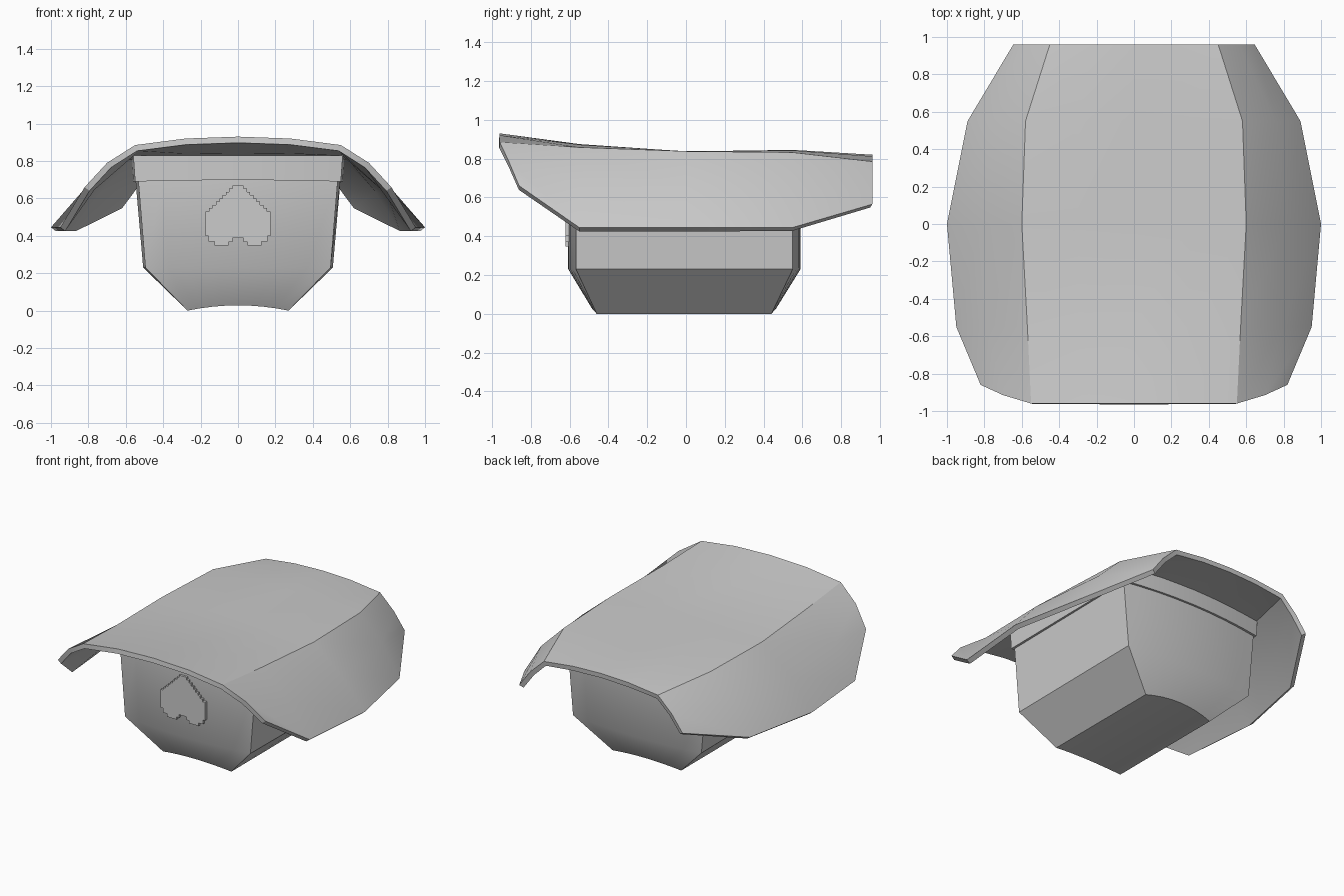
import bpy, bmesh, math

if "Cube" in bpy.data.objects:
    bpy.data.objects.remove(bpy.data.objects["Cube"])


def make_object(name, verts, faces, angle):
    mesh = bpy.data.meshes.new(name)
    mesh.from_pydata(verts, [], faces)
    bm = bmesh.new()
    bm.from_mesh(mesh)
    bmesh.ops.recalc_face_normals(bm, faces=bm.faces)
    bm.to_mesh(mesh)
    bm.free()
    obj = bpy.data.objects.new(name, mesh)
    bpy.context.collection.objects.link(obj)
    bpy.ops.object.select_all(action='DESELECT')
    bpy.context.view_layer.objects.active = obj
    obj.select_set(True)
    bpy.ops.object.shade_smooth_by_angle(angle=math.radians(angle))
    return obj


# Roof: half cross-sections (centre to edge), mirrored and skinned along y
half_sections = [
    [(0, -.96, .93), (.28, -.96, .92), (.55, -.96, .885), (.70, -.915, .79), (.82, -.86, .66)],
    [(0, -.55, .875), (.29, -.55, .872), (.57, -.55, .858), (.79, -.55, .67), (.95, -.55, .445)],
    [(0, 0, .836), (.30, 0, .837), (.60, 0, .838), (.82, 0, .652), (1.0, 0, .445)],
    [(0, .55, .845), (.29, .55, .842), (.58, .55, .832), (.76, .55, .655), (.89, .55, .445)],
    [(0, .96, .82), (.22, .96, .812), (.45, .96, .785), (.56, .96, .68), (.645, .96, .565)],
]
verts = []
for half in half_sections:
    verts += [(-x, y, z) for x, y, z in reversed(half[1:])] + half
faces = []
for r in range(4):
    for c in range(8):
        a = r * 9 + c
        faces.append((a, a + 1, a + 10, a + 9))
roof = make_object("roof", verts, faces, 24)
# make the shell's outer side face up before thickening
if roof.data.polygons[3].normal.z < 0:
    roof.data.flip_normals()
solid = roof.modifiers.new("thickness", 'SOLIDIFY')
solid.thickness = .033
solid.offset = -1
bpy.context.view_layer.objects.active = roof
bpy.ops.object.modifier_apply(modifier=solid.name)
bpy.ops.object.shade_smooth_by_angle(angle=math.radians(24))

# Body and rim band: stacked rings with bowed front and back
COLS = 9


def bowed_shell(name, levels):
    """levels: (z, half width front, half width back, y front, y back, y bow, z bow)"""
    verts, faces = [], []
    for z, wf, wb, yf, yb, bow, zb in levels:
        for w, y, sign in ((wf, yf, -1), (wb, yb, 1)):
            for i in range(COLS):
                t = (2 * i / (COLS - 1) - 1) * -sign
                k = 1 - t * t
                verts.append((t * w, y + sign * bow * k, z + zb * k))
    n = 2 * COLS
    for l in range(len(levels) - 1):
        for i in range(n):
            j = (i + 1) % n
            faces.append((l * n + i, l * n + j, (l + 1) * n + j, (l + 1) * n + i))
    for base in (0, (len(levels) - 1) * n):
        for i in range(COLS - 1):
            faces.append((base + i, base + i + 1, base + n - 2 - i, base + n - 1 - i))
    return make_object(name, verts, faces, 38)


bowed_shell("body", [
    (0, .27, .27, -.46, .44, .025, .028),
    (.23, .495, .507, -.567, .55, .04, 0),
    (.72, .535, .550, -.567, .55, .04, 0),
])
bowed_shell("rim_band", [
    (.69, .55, .56, -.58, .565, .04, .008),
    (.83, .56, .57, -.58, .565, .04, .0),
])

# Stepped ornament on the front, mirrored from a half outline
half = []
widths = [.03, .047, .065, .083, .1, .118, .136, .155, .175]
for i, w in enumerate(widths):
    z = .67 - .0175 * i
    half.append((w, z))
    if i < len(widths) - 1:
        half.append((w, z - .0175))
half += [(.175, .4), (.158, .4), (.158, .37), (.125, .37), (.125, .348),
         (.05, .348), (.05, .366), (.03, .366), (.03, .388), (.012, .388)]
outline = half + [(-x, z) for x, z in reversed(half)]
n = len(outline)
verts = [(x, y, z) for y in (-.622, -.58) for x, z in outline]
faces = [tuple(range(n)), tuple(range(2 * n - 1, n - 1, -1))]
faces += [(i, (i + 1) % n, n + (i + 1) % n, n + i) for i in range(n)]
make_object("front_ornament", verts, faces, 20)
